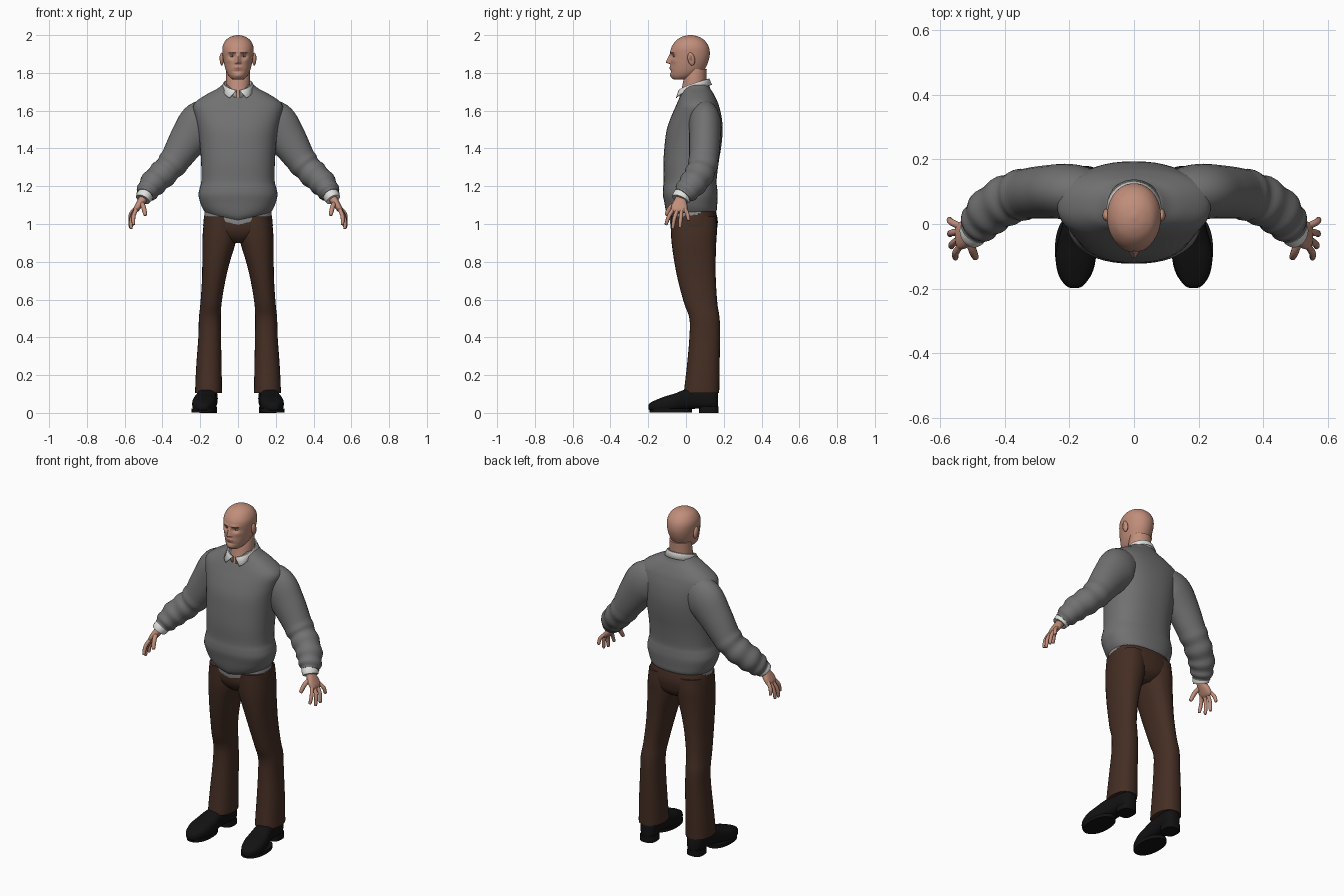
import bpy, bmesh, math
from mathutils import Vector

X, Y, Z = Vector((1, 0, 0)), Vector((0, 1, 0)), Vector((0, 0, 1))


def material(name, r, g, b):
    m = bpy.data.materials.new(name)
    m.diffuse_color = (r, g, b, 1)
    return m


SKIN = material("skin", .53, .27, .195)
LIP = material("lip", .36, .14, .11)
BROW = material("brow", .16, .08, .055)
EYE = material("eye", .42, .36, .32)
WOOL = material("grey_wool", .165, .165, .165)
TAIL = material("light_grey_cloth", .27, .27, .27)
WHITE = material("white_cloth", .75, .75, .73)
BROWN = material("brown_cloth", .058, .027, .017)
BLACK = material("black_leather", .006, .006, .006)


def smooth(keys, steps):
    """Catmull-Rom interpolation of tuples."""
    out = []
    k = [keys[0]] + list(keys) + [keys[-1]]
    for i in range(1, len(k) - 2):
        for s in range(steps):
            t = s / steps
            out.append(tuple(
                .5 * (2 * b + (c - a) * t + (2 * a - 5 * b + 4 * c - d) * t * t
                      + (3 * b - a - 3 * c + d) * t ** 3)
                for a, b, c, d in zip(k[i - 1], k[i], k[i + 1], k[i + 2])))
    return out + [tuple(keys[-1])]


def oval(c, u, v, ru, rv, n, e=2.0):
    pts = []
    for i in range(n):
        a = 2 * math.pi * i / n
        ca, sa = math.cos(a), math.sin(a)
        pts.append(c + u * ru * math.copysign(abs(ca) ** (2 / e), ca)
                   + v * rv * math.copysign(abs(sa) ** (2 / e), sa))
    return pts


def loft(name, rings, mats, mirror=False, closed=True, deform=None, rule=None, thick=0):
    bm = bmesh.new()
    rows = [[bm.verts.new(deform(p) if deform else p) for p in r] for r in rings]
    n = len(rows[0])
    for a, b in zip(rows, rows[1:]):
        for i in range(n if closed else n - 1):
            j = (i + 1) % n
            bm.faces.new((a[i], a[j], b[j], b[i]))
    if closed:
        bm.faces.new(rows[0])
        bm.faces.new(rows[-1])
    bmesh.ops.recalc_face_normals(bm, faces=bm.faces)
    if rule:
        for f in bm.faces:
            f.material_index = rule(f.calc_center_median())
    me = bpy.data.meshes.new(name)
    bm.to_mesh(me)
    bm.free()
    for m in mats:
        me.materials.append(m)
    ob = bpy.data.objects.new(name, me)
    bpy.context.collection.objects.link(ob)
    bpy.ops.object.select_all(action='DESELECT')
    ob.select_set(True)
    bpy.context.view_layer.objects.active = ob
    bpy.ops.object.shade_smooth_by_angle(angle=math.radians(50))
    if thick:
        s = ob.modifiers.new("thickness", 'SOLIDIFY')
        s.thickness = thick
    if mirror:
        ob.modifiers.new("mirror", 'MIRROR')
    return ob


def column(name, keys, mat, n=32, e=2.0, steps=4, **kw):
    """Upright loft; keys are (z, y front, y back, half width, x centre)."""
    rings = [oval(Vector((x, (f + b) / 2, z)), X, Y, r, (b - f) / 2, n, e)
             for z, f, b, r, x in smooth(keys, steps)]
    mats = mat if isinstance(mat, list) else [mat]
    return loft(name, rings, mats, **kw)


def limb(name, keys, mat, n=16, steps=4, wrinkle=None, e=2.0):
    """Mirrored tube; keys are (x, y, z, radius across, radius along y)."""
    k = smooth(keys, steps)
    p = [Vector(q[:3]) for q in k]
    rings = []
    for i, q in enumerate(k):
        t = (p[min(i + 1, len(p) - 1)] - p[max(i - 1, 0)]).normalized()
        u = (Y - t * t.y).normalized()
        w = wrinkle(i / (len(k) - 1)) if wrinkle else 0
        rings.append(oval(p[i], u, t.cross(u), q[4] + w, q[3] + w, n, e))
    return loft(name, rings, [mat], mirror=True)


def blob(name, c, r, mat, tilt=0):
    u, w = Vector((0, math.cos(tilt), math.sin(tilt))), Vector((0, -math.sin(tilt), math.cos(tilt)))
    rings = [oval(Vector(c) + w * r[2] * math.cos(a), X, u, r[0] * math.sin(a), r[1] * math.sin(a), 16)
             for a in [.03 + (math.pi - .06) * i / 10 for i in range(11)]]
    return loft(name, rings, [mat], mirror=True)


# Sweater body with a slack fold above the hem
def hem(p):
    if p.z < 1.12 and p.y < .04:
        k = min(1, (1.12 - p.z) / .05) * min(1, (.04 - p.y) / .1)
        p.z -= .035 * k * max(0, 1 - abs(p.x) / .17)
    return p


column("sweater_body", [
    (1.055, -.085, .155, .170, 0), (1.075, -.100, .163, .183, 0), (1.10, -.110, .165, .195, 0),
    (1.15, -.122, .168, .209, 0), (1.19, -.122, .165, .203, 0), (1.23, -.118, .162, .194, 0),
    (1.32, -.120, .172, .195, 0), (1.42, -.113, .188, .202, 0), (1.50, -.102, .194, .212, 0),
    (1.57, -.078, .188, .228, 0), (1.62, -.056, .176, .238, 0), (1.652, -.042, .165, .218, 0),
    (1.69, -.025, .146, .160, 0), (1.715, -.015, .130, .112, 0), (1.735, .000, .122, .085, 0)],
    WOOL, n=48, e=2.35, deform=hem)
column("shirt_tail", [(1.022, -.080, .160, .178, 0), (1.05, -.085, .160, .178, 0),
                      (1.10, -.085, .15, .172, 0)], TAIL, n=48, e=2.35, deform=hem)

# Sleeves, cuffs
limb("sleeve", [
    (.11, .09, 1.565, .09, .07), (.19, .10, 1.535, .118, .085), (.262, .10, 1.448, .101, .083),
    (.335, .093, 1.337, .080, .078), (.385, .078, 1.278, .074, .077), (.44, .045, 1.225, .071, .074),
    (.475, .008, 1.180, .060, .066), (.494, -.018, 1.150, .046, .052)], WOOL, n=28, steps=6,
    wrinkle=lambda t: .0035 * math.sin(t * 44) if t > .45 else 0)
limb("shirt_cuff", [(.482, -.005, 1.17, .042, .048), (.497, -.024, 1.143, .043, .049),
                    (.504, -.031, 1.130, .040, .046)], WHITE, n=24)

# Hands
limb("palm", [(.490, -.020, 1.155, .023, .028), (.508, -.029, 1.125, .022, .031),
              (.526, -.034, 1.098, .019, .042), (.541, -.036, 1.075, .015, .042),
              (.547, -.037, 1.063, .008, .034)], SKIN, n=20, e=2.4)
FINGERS = {
    "index_finger": ((.537, -.066, 1.080), (.553, -.090, 1.042), (.553, -.105, 1.000)),
    "middle_finger": ((.543, -.047, 1.072), (.563, -.062, 1.028), (.566, -.070, .980)),
    "ring_finger": ((.545, -.024, 1.072), (.566, -.028, 1.030), (.570, -.032, .985)),
    "little_finger": ((.541, -.006, 1.082), (.566, .006, 1.055), (.572, .014, 1.022)),
    "thumb": ((.512, -.045, 1.115), (.500, -.082, 1.088), (.491, -.103, 1.050))}
for name, (a, b, c) in FINGERS.items():
    d = tuple(q + (q - p) * .12 for p, q in zip(b, c))
    r = .0125 if name == "thumb" else .0105
    limb(name, [a + (r, r), b + (r, r), c + (r * .8, r * .8), d + (.002, .002)], SKIN, n=12, steps=4)

# Trousers
column("trouser_seat", [
    (.90, -.03, .11, .05, 0), (.93, -.062, .148, .12, 0), (.97, -.080, .163, .178, 0),
    (1.02, -.082, .168, .182, 0), (1.08, -.08, .155, .172, 0)], BROWN, n=40, e=2.4)
column("trouser_leg", [
    (.105, -.008, .175, .070, .156), (.12, -.010, .176, .071, .156), (.25, .005, .178, .067, .154),
    (.40, .018, .180, .060, .150), (.50, .018, .178, .058, .149), (.58, -.010, .166, .056, .143),
    (.70, -.042, .158, .062, .129), (.80, -.062, .157, .073, .116), (.90, -.076, .160, .088, .101),
    (.97, -.080, .164, .090, .095), (1.04, -.08, .16, .085, .092)],
    BROWN, n=28, e=2.3, mirror=True)

# Shoes, lofted from toe to heel
SHOE = [(-.199, .022, .040, .010, .184), (-.190, .012, .053, .028, .184), (-.160, .006, .068, .049, .184),
        (-.110, .004, .088, .062, .181), (-.060, .008, .102, .062, .176), (-.010, .016, .122, .055, .169),
        (.050, .022, .132, .049, .162), (.120, .020, .132, .049, .156), (.155, .018, .125, .040, .154),
        (.170, .022, .110, .020, .154)]
loft("shoe", [oval(Vector((x, y, (a + b) / 2)), X, Z, r, (b - a) / 2, 24, 2.7)
              for y, a, b, r, x in smooth(SHOE, 4)], [BLACK], mirror=True)
column("shoe_heel", [(0, .07, .172, .047, .157), (.035, .07, .172, .046, .157)], BLACK,
       n=24, e=2.8, steps=1, mirror=True)
loft("shoe_sole", [oval(Vector((.181, -.080, z)), X, Y, .064, .112, 32, 2.2) for z in (.003, .022)],
     [BLACK], mirror=True)


# Head: face relief formed by soft bumps on the front
def bump(p, x, z, w, h):
    return math.exp(-((abs(p.x) - x) / w) ** 2 - ((p.z - z) / h) ** 2)


def face(p):
    if p.y < 0:
        nose = max(0, min(1, (1.905 - p.z) / .045)) * max(0, min(1, (p.z - 1.846) / .008))
        d = -.024 * nose * math.exp(-(p.x / .0115) ** 2)
        d += .013 * bump(p, .031, 1.889, .017, .012)
        d -= .005 * bump(p, .026, 1.911, .025, .008)
        d -= .004 * bump(p, 0, 1.826, .022, .009)
        d += .004 * bump(p, 0, 1.808, .025, .006)
        d -= .005 * bump(p, 0, 1.785, .022, .012)
        d -= .004 * bump(p, .046, 1.866, .018, .014)
        d -= .004 * bump(p, .012, 1.853, .006, .006)
        p.y += d
    return p


def face_colour(c):
    if c.y < -.045:
        if abs(c.x) < .024 and abs(c.z - 1.826) < .0065 * (1.1 - abs(c.x) / .03):
            return 1
        if .014 < abs(c.x) < .052 and abs(c.z - 1.9085 + abs(abs(c.x) - .034) * .15) < .003:
            return 2
    return 0


column("head", [
    (1.764, -.058, -.010, .018, 0), (1.769, -.070, .015, .034, 0), (1.785, -.079, .055, .050, 0),
    (1.810, -.083, .092, .063, 0), (1.840, -.083, .110, .072, 0), (1.870, -.082, .121, .078, 0),
    (1.900, -.083, .126, .082, 0), (1.930, -.079, .123, .083, 0), (1.955, -.066, .112, .076, 0),
    (1.978, -.044, .091, .060, 0), (1.993, -.016, .063, .035, 0), (2.0, .015, .032, .008, 0)],
    [SKIN, LIP, BROW], n=96, e=2.1, steps=9, deform=face, rule=face_colour)
blob("eye", (.031, -.059, 1.889), (.013, .010, .0065), EYE)
blob("iris", (.031, -.0665, 1.889), (.0045, .0035, .0048), BROW)
blob("ear", (.086, .028, 1.873), (.011, .019, .035), SKIN, tilt=.2)
blob("ear_hollow", (.0925, .026, 1.877), (.006, .009, .018), LIP, tilt=.2)
column("neck", [(1.67, -.035, .11, .062, 0), (1.72, -.022, .108, .064, 0), (1.77, -.012, .108, .064, 0),
                (1.82, .0, .11, .062, 0)], SKIN, n=32)

# Shirt collar: stand, folded edge and flap ending in two points
rows = [[], [], [], []]
for i in range(41):
    s = -1 + 2 * i / 40
    a = s * math.pi * .965
    back = (1 + math.cos(a)) / 2
    tip = max(0, (abs(s) - .72) / .28)
    for row, (out, dz) in zip(rows, ((0, -.035), (.002, .004), (.008, .004), (.022, -.028 - .008 * tip))):
        r = Vector((math.sin(a), math.cos(a), 0))
        spread = math.copysign(.034 * tip, s) if out > .02 else 0
        row.append(Vector((r.x * (.070 + out) + spread, .042 + r.y * (.074 + out),
                           1.703 + .062 * back ** .7 + dz)))
loft("collar", rows, [WHITE], closed=False, thick=.004)
